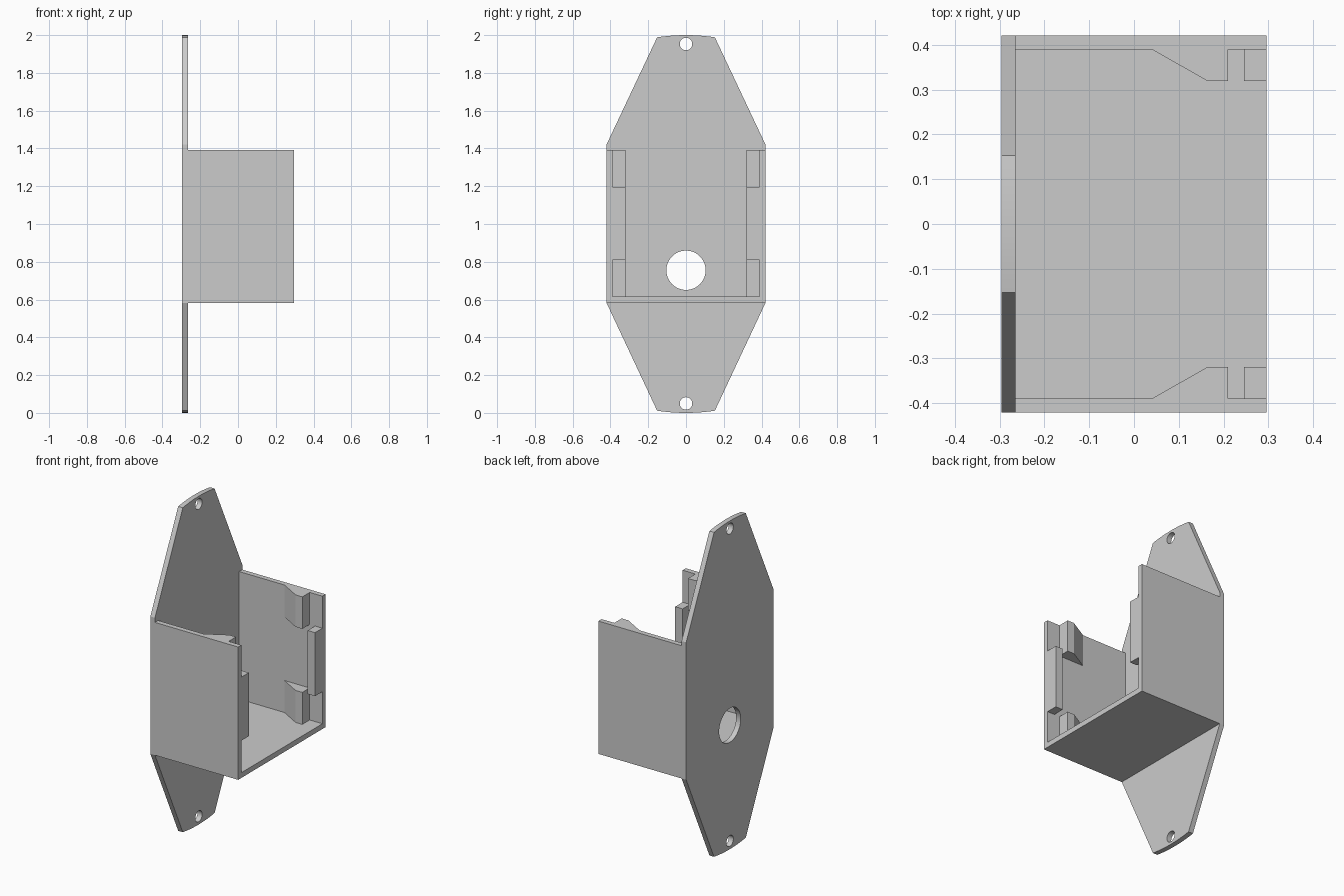
import bpy, bmesh, math
from mathutils import Matrix

if "Cube" in bpy.data.objects:
    bpy.data.objects.remove(bpy.data.objects["Cube"])

grey = bpy.data.materials.new("plain grey")
grey.diffuse_color = (0.6, 0.6, 0.6, 1)
grey.use_nodes = True
grey.node_tree.nodes["Principled BSDF"].inputs["Base Color"].default_value = grey.diffuse_color

# Axis frames: outline drawn in y-z and pushed along x, or drawn in x-y and pushed along z
ALONG_X = Matrix(((0, 0, 1, 0), (1, 0, 0, 0), (0, 1, 0, 0), (0, 0, 0, 1)))
ALONG_Z = Matrix.Identity(4)


def prism(name, loops, lo, hi, frame):
    """Extrude a flat outline (first loop) with holes (other loops) from lo to hi."""
    curve = bpy.data.curves.new(name, 'CURVE')
    curve.dimensions = '2D'
    curve.fill_mode = 'BOTH'
    curve.extrude = (hi - lo) / 2
    for pts in loops:
        s = curve.splines.new('POLY')
        s.points.add(len(pts) - 1)
        for p, (a, b) in zip(s.points, pts):
            p.co = (a, b, 0, 1)
        s.use_cyclic_u = True
    tmp = bpy.data.objects.new(name + "_outline", curve)
    bpy.context.collection.objects.link(tmp)
    bpy.context.view_layer.update()
    mesh = bpy.data.meshes.new_from_object(
        tmp.evaluated_get(bpy.context.evaluated_depsgraph_get()))
    bpy.data.objects.remove(tmp)
    bm = bmesh.new()
    bm.from_mesh(mesh)
    bmesh.ops.remove_doubles(bm, verts=bm.verts, dist=1e-5)
    bm.transform(frame @ Matrix.Translation((0, 0, (lo + hi) / 2)))
    bmesh.ops.recalc_face_normals(bm, faces=bm.faces)
    bm.to_mesh(mesh)
    bm.free()
    mesh.name = name
    mesh.materials.clear()
    mesh.materials.append(grey)
    obj = bpy.data.objects.new(name, mesh)
    bpy.context.collection.objects.link(obj)
    bpy.ops.object.select_all(action='DESELECT')
    obj.select_set(True)
    bpy.context.view_layer.objects.active = obj
    bpy.ops.object.shade_smooth_by_angle(angle=math.radians(25))
    return obj


def circle(z, r, n=48):
    return [(r * math.cos(2 * math.pi * i / n), z + r * math.sin(2 * math.pi * i / n))
            for i in range(n)]


# Mounting plate with tapered ears, rounded tips and three holes
half_tip = math.asin(0.153)
arc = [half_tip * (1 - i / 6) for i in range(13)]
top = [(math.sin(a), 1 + math.cos(a)) for a in arc]
bottom = [(-math.sin(a), 1 - math.cos(a)) for a in arc]
outline = [(0.421, 0.583), (0.421, 1.42)] + top + [(-0.421, 1.42), (-0.421, 0.583)] + bottom
prism("mounting_plate",
      [outline, circle(0.755, 0.104), circle(1.953, 0.033), circle(0.05, 0.033)],
      -0.296, -0.265, ALONG_X)

# Open tray: floor and two side walls
W, T, Z0, Z1 = 0.421, 0.39, 0.583, 1.392
prism("tray", [[(-W, Z0), (W, Z0), (W, Z1), (T, Z1), (T, 0.615),
                (-T, 0.615), (-T, Z1), (-W, Z1)]], -0.265, 0.296, ALONG_X)

# Retaining clips and front lips on both walls
for side, s in (("left", -1), ("right", 1)):
    ramp = [(0.04, s * T), (0.165, s * 0.319), (0.21, s * 0.319), (0.21, s * T)]
    prism(side + "_upper_clip", [ramp], 1.197, Z1, ALONG_Z)
    prism(side + "_lower_clip", [ramp], 0.615, 0.81, ALONG_Z)
    lip = [(0.246, s * 0.319), (0.296, s * 0.319), (0.296, s * T), (0.246, s * T)]
    prism(side + "_front_lip", [lip], 0.81, 1.197, ALONG_Z)
